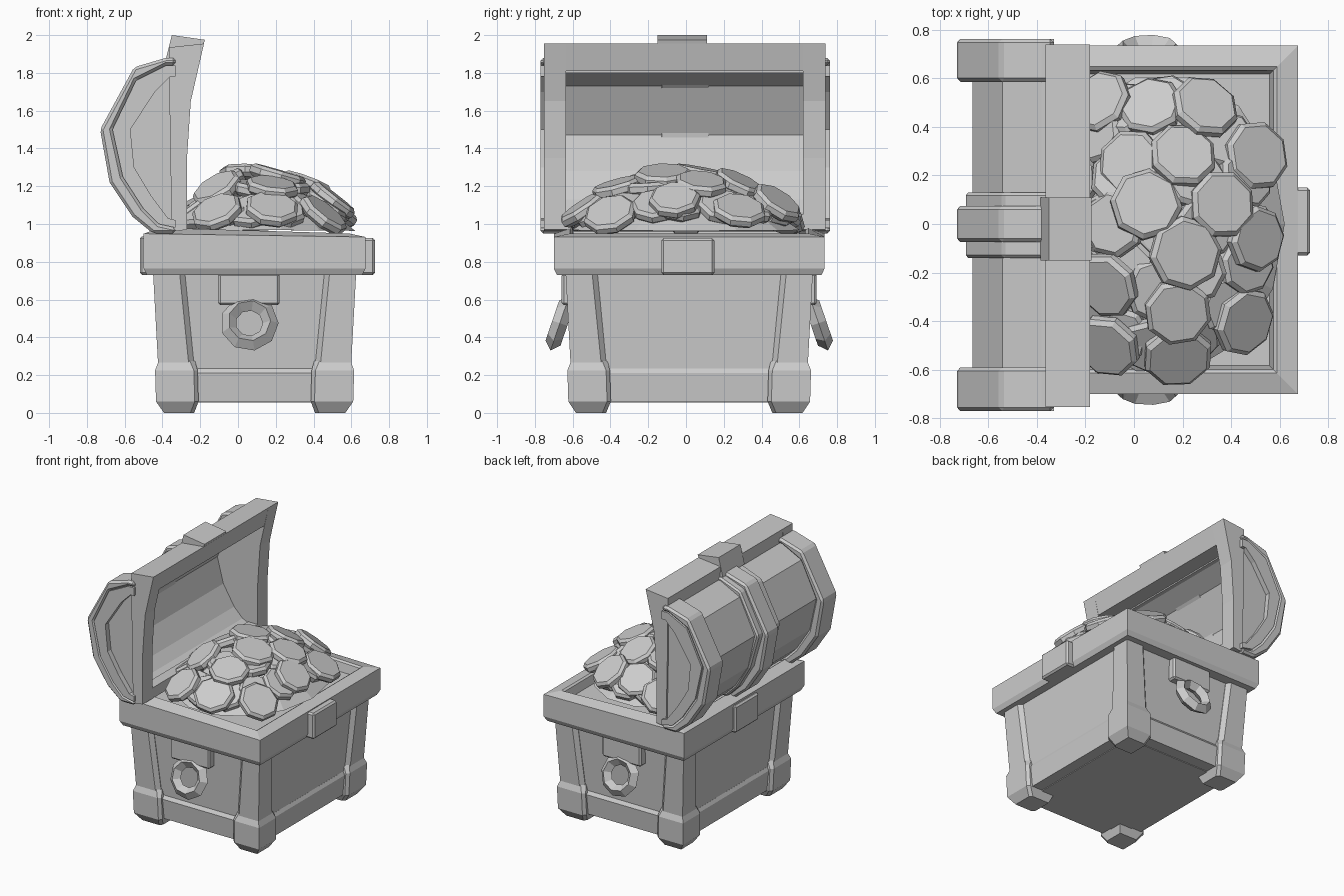
import bpy, bmesh, math, random
from mathutils import Vector, Matrix

if "Cube" in bpy.data.objects:
    bpy.data.objects.remove(bpy.data.objects["Cube"])

random.seed(4)
CX, CY = 0.088, 0.017          # centre of the box part


def finish(name, bm, bevel=0):
    bmesh.ops.recalc_face_normals(bm, faces=bm.faces)
    me = bpy.data.meshes.new(name)
    bm.to_mesh(me)
    bm.free()
    ob = bpy.data.objects.new(name, me)
    bpy.context.collection.objects.link(ob)
    if bevel:
        m = ob.modifiers.new("bevel", 'BEVEL')
        m.width, m.segments = bevel, 1
    return ob


def loft(name, rings, bevel=0):
    """Skin a stack of equal-length point rings and cap both ends."""
    bm = bmesh.new()
    vs = [[bm.verts.new(p) for p in r] for r in rings]
    n = len(rings[0])
    for a, b in zip(vs, vs[1:]):
        for i in range(n):
            j = (i + 1) % n
            bm.faces.new((a[i], a[j], b[j], b[i]))
    bm.faces.new(vs[0])
    bm.faces.new(vs[-1])
    return finish(name, bm, bevel)


def rect(z, hx, hy, tilt=0):
    return [(CX + sx * hx, CY + sy * hy, z - tilt * sx * hx)
            for sx, sy in ((-1, -1), (1, -1), (1, 1), (-1, 1))]


def prism(name, pts, y0, y1, bevel=0):
    """Extrude an x-z profile along y."""
    return loft(name, [[(x, y, z) for x, z in pts] for y in (y0, y1)], bevel)


def box(name, x, y, z, bevel=0):
    return prism(name, [(x[0], z[0]), (x[1], z[0]), (x[1], z[1]), (x[0], z[1])], y[0], y[1], bevel)


# Box body and lower band
loft("body", [rect(0.07, 0.475, 0.585), rect(0.76, 0.51, 0.625)])
loft("lower_band", [rect(0.06, 0.485, 0.60), rect(0.21, 0.497, 0.613), rect(0.235, 0.484, 0.594)])
loft("bottom_panel", [rect(0.055, 0.40, 0.51), rect(0.1, 0.40, 0.51)])

# Rim with shallow tray
loft("rim", [rect(0.73, 0.57, 0.70), rect(0.765, 0.587, 0.717), rect(0.94, 0.587, 0.717, 0.015),
             rect(0.965, 0.50, 0.63, 0.03), rect(0.955, 0.485, 0.615, 0.03), rect(0.88, 0.47, 0.60)])


# Corner posts and feet
def corner(sx, sy, z, hx, hy, w, c):
    pts = [(0, 0), (w, 0), (w + c, c), (w + c, w + c), (c, w + c), (0, w)]
    return [(CX + sx * (hx - u), CY + sy * (hy - v), z) for u, v in pts]


for sx in (-1, 1):
    for sy in (-1, 1):
        loft("corner_post", [corner(sx, sy, 0.2, 0.508, 0.625, 0.165, 0.028),
                             corner(sx, sy, 0.75, 0.538, 0.655, 0.14, 0.028)])
        loft("foot", [corner(sx, sy, 0.0, 0.48, 0.60, 0.14, 0.02),
                      corner(sx, sy, 0.06, 0.522, 0.64, 0.205, 0.02),
                      corner(sx, sy, 0.225, 0.527, 0.645, 0.205, 0.02),
                      corner(sx, sy, 0.275, 0.508, 0.625, 0.165, 0.028)])

# Front clasp plate and rear hinge block
box("clasp", (0.62, 0.725), (-0.13, 0.15), (0.73, 0.925), 0.012)
box("hinge_block", (-0.52, -0.45), (-0.13, 0.15), (0.73, 0.935), 0.012)

# Side handles
for s in (-1, 1):
    y = sorted((CY + s * 0.57, CY + s * 0.675))
    box("handle_bracket", (-0.105, 0.22), y, (0.57, 0.74), 0.012)
    bpy.ops.mesh.primitive_torus_add(major_segments=9, minor_segments=4, major_radius=0.113,
                                     minor_radius=0.042,
                                     location=(0.06, CY + s * 0.685, 0.475),
                                     rotation=(math.pi / 2 + s * 0.33, 0, 0))
    bpy.context.object.name = "handle_ring"

# Lid dome profiles (x, z)
band_out = [(-0.33, 0.95), (-0.45, 0.95), (-0.56, 1.04), (-0.68, 1.22), (-0.73, 1.50),
            (-0.55, 1.83), (-0.38, 1.88), (-0.33, 1.88)]
band_in = [(-0.33, 1.02), (-0.37, 1.03), (-0.46, 1.15), (-0.55, 1.30), (-0.57, 1.50),
           (-0.44, 1.70), (-0.36, 1.78), (-0.33, 1.78)]
mid = [(-0.33, 0.97), (-0.43, 0.98), (-0.52, 1.07), (-0.62, 1.24), (-0.695, 1.50),
       (-0.54, 1.80), (-0.38, 1.86), (-0.33, 1.86)]
shell_out = [(-0.33, 0.98), (-0.42, 1.0), (-0.50, 1.08), (-0.61, 1.25), (-0.665, 1.50),
             (-0.54, 1.76), (-0.38, 1.84), (-0.33, 1.84)]
shell_in = [(-0.33, 1.03), (-0.40, 1.06), (-0.47, 1.13), (-0.56, 1.28), (-0.61, 1.47),
            (-0.49, 1.73), (-0.36, 1.80), (-0.33, 1.80)]

prism("lid_dome", shell_out + shell_in[::-1], -0.66, 0.65)
prism("lid_center_band", mid + shell_in[::-1], -0.14, 0.13, 0.012)
prism("lid_center_strap", band_out + shell_out[::-1], -0.075, 0.075, 0.015)
for name, a, b in (("left", -0.77, -0.59), ("right", 0.585, 0.762)):
    prism("lid_%s_band" % name, band_out + shell_out[::-1], a, b, 0.02)
for name, a, b, wa, wb in (("left", -0.77, -0.64, -0.73, -0.64), ("right", 0.625, 0.762, 0.625, 0.725)):
    prism("lid_%s_end_arch" % name, shell_out + band_in[::-1], a, b)
    prism("lid_%s_end_wall" % name, shell_out, wa, wb)

# Lid rim frame, slightly flared at the free edge
side = [(-0.35, 0.96), (-0.27, 0.97), (-0.27, 1.35), (-0.25, 1.65), (-0.18, 1.955),
        (-0.365, 1.935), (-0.36, 1.45)]
prism("lid_rim_left", side, -0.752, -0.635)
prism("lid_rim_right", side, 0.62, 0.738)
prism("lid_rim_top", [(-0.36, 1.81), (-0.215, 1.81), (-0.18, 1.955), (-0.365, 1.935)], -0.70, 0.70)
prism("lid_rim_bottom", [(-0.35, 0.96), (-0.27, 0.97), (-0.27, 1.05), (-0.35, 1.05)], -0.70, 0.70)
prism("lid_catch", [(-0.385, 1.86), (-0.21, 1.86), (-0.175, 1.975), (-0.35, 2.0)], -0.15, 0.11)


# Coin heap
def height(x, y):
    return 0.955 + 0.29 * (1 - ((x - 0.12) / 0.56) ** 2 - (y / 0.70) ** 2)


rings = []
for r in (1.0, 0.75, 0.5, 0.2):
    ring = []
    for k in range(14):
        t = math.tau * k / 14
        x, y = 0.12 + 0.50 * r * math.cos(t), 0.62 * r * math.sin(t)
        ring.append((x, y, max(0.86, height(x, y) - 0.05)))
    rings.append(ring)
loft("heap_core", rings)


def coin(x, y, r, dz=0.0):
    e = 0.02
    n = Vector(((height(x - e, y) - height(x + e, y)) / (2 * e) + random.uniform(-.2, .2),
                (height(x, y - e) - height(x, y + e)) / (2 * e) + random.uniform(-.2, .2), 1.0))
    m = (Matrix.Translation((x, y, max(0.95, height(x, y) + dz)))
         @ n.to_track_quat('Z', 'Y').to_matrix().to_4x4()
         @ Matrix.Rotation(random.random(), 4, 'Z'))
    loft("coin", [[m @ Vector((r * s * math.cos(math.tau * k / 8), r * s * math.sin(math.tau * k / 8), z))
                   for k in range(8)]
                  for s, z in ((0.85, -0.035), (1, -0.015), (1, 0.015), (0.87, 0.033))])


# Top layer
for x, y in ((-0.01, 0.25), (0.29, 0.48), (0.50, 0.28), (0.21, -0.12), (0.20, 0.28), (0.50, -0.06),
             (0.45, -0.40), (0.18, -0.36), (0.18, -0.54), (-0.11, -0.25), (-0.11, -0.50),
             (-0.08, 0.0), (0.36, 0.08), (0.07, 0.48), (-0.14, 0.50), (0.05, 0.08)):
    coin(x, y, random.uniform(0.135, 0.155), random.uniform(-0.005, 0.03))
# Lower layer filling the gaps
for k in range(16):
    t = math.tau * (k + random.uniform(-.2, .2)) / 16
    coin(0.10 + 0.38 * math.cos(t), 0.50 * math.sin(t), 0.13, -0.03)
for k in range(8):
    t = math.tau * k / 8
    coin(0.10 + 0.2 * math.cos(t), 0.27 * math.sin(t), 0.14, -0.02)
